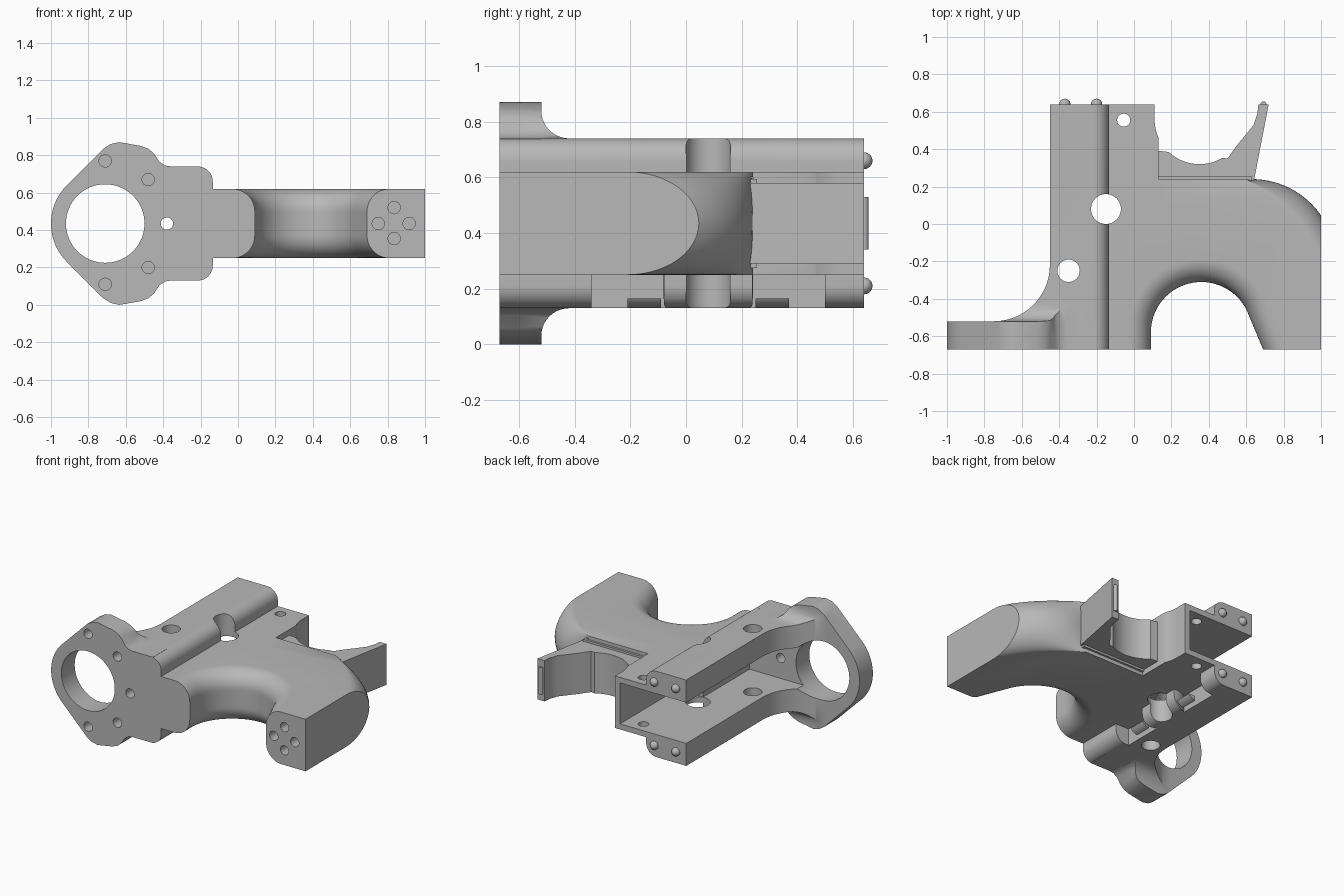
import bpy, bmesh
from math import sin, cos, pi, sqrt, radians
from mathutils import Vector

cube = bpy.data.objects.get("Cube")
if cube:
    bpy.data.objects.remove(cube, do_unlink=True)

grey = bpy.data.materials.new("machined grey")
grey.use_nodes = True
grey.diffuse_color = (0.48, 0.48, 0.48, 1)
grey.node_tree.nodes["Principled BSDF"].inputs["Base Color"].default_value = (0.48, 0.48, 0.48, 1)

MID = 0.435  # mirror height of the casting


def finish(name, bm):
    bmesh.ops.recalc_face_normals(bm, faces=bm.faces)
    mesh = bpy.data.meshes.new(name)
    bm.to_mesh(mesh)
    bm.free()
    mesh.materials.append(grey)
    ob = bpy.data.objects.new(name, mesh)
    bpy.context.collection.objects.link(ob)
    return ob


def loft(name, rings):
    """Closed solid through rings of equal point count."""
    bm = bmesh.new()
    loops = [[bm.verts.new(p) for p in ring] for ring in rings]
    n = len(loops[0])
    for low, high in zip(loops, loops[1:]):
        for i in range(n):
            j = (i + 1) % n
            bm.faces.new((low[i], low[j], high[j], high[i]))
    bm.faces.new(loops[0])
    bm.faces.new(loops[-1])
    return finish(name, bm)


def prism(name, pts, axis, a, b):
    """Extrude a 2D profile along an axis from a to b."""
    place = {"x": lambda u, v, w: (w, u, v),
             "y": lambda u, v, w: (u, w, v),
             "z": lambda u, v, w: (u, v, w)}[axis]
    return loft(name, [[place(u, v, w) for u, v in pts] for w in (a, b)])


def arc(cx, cy, r, start, end, n=16):
    steps = [radians(start + (end - start) * i / n) for i in range(n + 1)]
    return [(cx + r * cos(t), cy + r * sin(t)) for t in steps]


def rect(x0, x1, y0, y1):
    return [(x0, y0), (x1, y0), (x1, y1), (x0, y1)]


def circle(cx, cy, r, n=40):
    return arc(cx, cy, r, 0, 360 - 360 / n, n - 1)


def mirrored(upper):
    """Complete an upper-half profile by reflection about mid height."""
    return upper + [(u, 2 * MID - v) for u, v in reversed(upper)]


def combine(target, tool, operation):
    mod = target.modifiers.new("join", "BOOLEAN")
    mod.operation, mod.object, mod.solver = operation, tool, "EXACT"
    bpy.ops.object.select_all(action="DESELECT")
    bpy.context.view_layer.objects.active = target
    target.select_set(True)
    bpy.ops.object.modifier_apply(modifier=mod.name)
    bpy.data.objects.remove(tool, do_unlink=True)


# Front flange with round lobe and shoulders
lobe = mirrored(arc(-0.71, MID, 0.29, 179, 135, 12)
                + [(-0.72, 0.835), (-0.68, 0.86), (-0.635, 0.87), (-0.52, 0.85),
                   (-0.48, 0.835), (-0.45, 0.81), (-0.42, 0.765), (-0.39, 0.745),
                   (-0.36, 0.74), (-0.2, 0.74)])
body = prism("clamp_body", lobe, "y", -0.67, -0.52)

# Long rail block with rounded outer corners
rail = mirrored([(-0.45, 0.74)] + arc(-0.215, 0.66, 0.08, 90, 0, 10))
combine(body, prism("rail_block", rail, "y", -0.67, 0.64), "UNION")

# Blend between the flange and the rail block
blend = prism("flange_blend", arc(-0.75, -0.22, 0.3, 270, 360, 20)
              + [(-0.3, -0.22), (-0.3, -0.6), (-0.75, -0.6)], "z", -0.1, 1)
combine(blend, prism("lobe_limit", lobe, "y", -0.7, 0), "INTERSECT")
sweep = mirrored([(-0.65, 0.87), (-0.52, 0.87)] + arc(-0.42, 0.84, 0.1, 180, 270, 10) + [(-0.1, 0.74)])
combine(blend, prism("sweep_limit", sweep, "x", -1, 0), "INTERSECT")
combine(body, blend, "UNION")


# Curved arm, its arch and outer elbow rounded through the height
def arm_ring(z):
    h = abs(z - MID)
    k = max(0, h - 0.065) / 0.12
    d = 0.12 * (1 - sqrt(max(0, 1 - k * k)))
    u = min(1, h / 0.185)
    e = 0.185 * (1 - sqrt(1 - u * u))
    pts = [(-0.2, -0.67), (0.09 - d, -0.67)]
    pts += arc(0.36, -0.58, 0.27 + d, 180, 20, 32)
    pts += [(0.69 + d, -0.67), (1, -0.67)]
    for i in range(17):
        s = sin(i / 16 * pi / 2)
        x = 1 - 0.37 * (1 - cos(i / 16 * pi / 2))
        x = 0.63 + 0.37 * (1 - i / 16)
        s = (x - 0.63) / 0.37
        y = -0.21 + sqrt(0.45 ** 2 - (x - 0.63) ** 2)
        pts.append((x, y - e * (0.1 + 1.3 * s)))
    pts += [(0.6, 0.24), (-0.2, 0.24)]
    return [(x, y, z) for x, y in pts]


heights = [MID - 0.185 * cos(pi * i / 28) for i in range(29)]
combine(body, loft("curved_arm", [arm_ring(z) for z in heights]), "UNION")

# Rear plate and saddle with its fin
combine(body, prism("rear_plate", rect(-0.2, 0.13, 0.1, 0.64), "z", 0.25, 0.62), "UNION")
saddle = [(0.05, 0.2), (0.635, 0.2), (0.645, 0.25), (0.72, 0.64), (0.665, 0.64), (0.66, 0.59),
          (0.64, 0.53), (0.55, 0.42), (0.5, 0.35), (0.05, 0.4)]
combine(body, prism("saddle_fin", saddle, "z", 0.29, 0.58), "UNION")
combine(body, prism("saddle_foot", rect(0.12, 0.63, 0.2, 0.255), "z", 0.275, 0.595), "UNION")


def cut(name, pts, axis, a, b):
    combine(body, prism(name, pts, axis, a, b), "DIFFERENCE")


# Saddle bore and relief behind it
cut("saddle_bore", circle(0.35, 0.56, 0.24, 64), "z", 0, 1)
cut("saddle_relief", rect(0.11, 0.55, 0.56, 0.8), "z", 0, 1)

# Side channel between the rails, wider toward the back
channel = [(-0.9, -0.52), (-0.135, -0.52), (-0.135, 0)] + arc(-0.03, 0.1, 0.1, 270, 360, 8)
channel += [(0.07, 0.8), (-0.9, 0.8)]
cut("channel", channel, "z", 0.29, 0.58)

# Main bore and vertical through holes
cut("main_bore", circle(-0.71, MID, 0.21, 64), "y", -0.8, -0.2)
for x, y, r in [(-0.35, -0.25, 0.06), (-0.055, 0.555, 0.035), (-0.15, 0.08, 0.08)]:
    cut("through_hole", circle(x, y, r), "z", -0.1, 1)

# Pocket under the rail leaving a round boss
pocket = prism("pocket", rect(-0.24, -0.1, -0.34, 0.5), "z", 0.1, 0.25)
combine(pocket, prism("boss", circle(-0.15, 0.08, 0.16), "z", 0, 0.4), "DIFFERENCE")
for y in (-0.15, 0.31):
    combine(pocket, prism("pad", rect(-0.2, -0.05, y - 0.06, y + 0.06), "z", 0, 0.165), "DIFFERENCE")
combine(body, pocket, "DIFFERENCE")

# Blind screw holes on the front
for x, z in [(-0.71, 0.77), (-0.48, 0.67), (-0.38, MID), (-0.48, 0.2), (-0.71, 0.11),
             (0.835, 0.52), (0.75, MID), (0.915, MID), (0.835, 0.355)]:
    depth = -0.4 if x == -0.38 else -0.58
    cut("screw_hole", circle(x, z, 0.033, 24), "y", -0.8, depth)

# Domed locating pins on the rail ends
for x in (-0.37, -0.2):
    for z in (0.66, 0.21):
        bm = bmesh.new()
        bmesh.ops.create_uvsphere(bm, u_segments=24, v_segments=12, radius=0.03)
        bmesh.ops.translate(bm, verts=bm.verts, vec=Vector((x, 0.64, z)))
        finish("locating_pin", bm)

# Narrow ridge on the fin tip
prism("fin_ridge", circle(0.692, 0.64, 0.016, 20), "z", 0.34, 0.53)

for ob in bpy.context.collection.objects:
    if ob.type == "MESH" and grey.name in ob.data.materials:
        bpy.ops.object.select_all(action="DESELECT")
        bpy.context.view_layer.objects.active = ob
        ob.select_set(True)
        bpy.ops.object.shade_smooth_by_angle(angle=radians(30))
